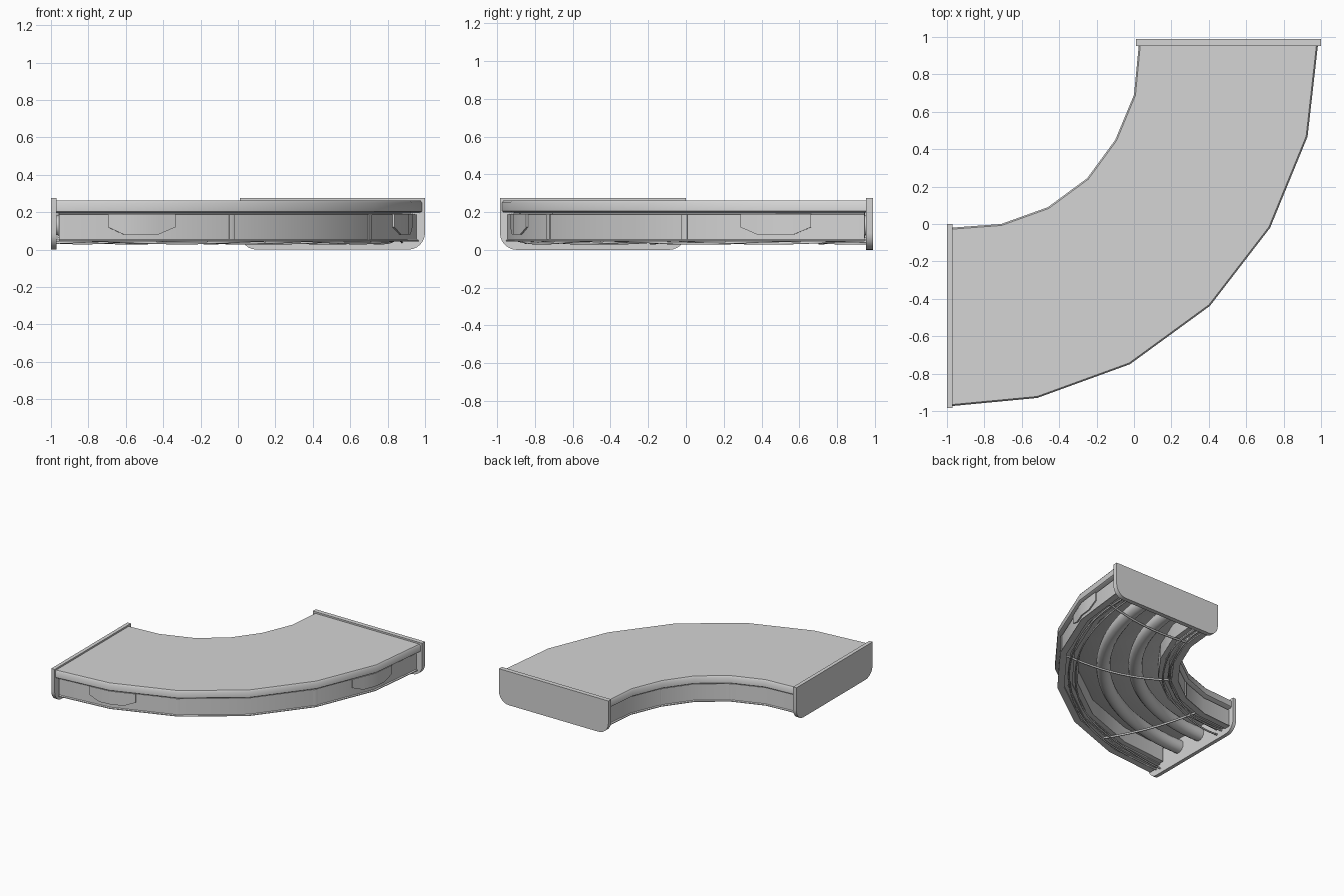
import bpy, bmesh, math
from mathutils import Vector

cube = bpy.data.objects.get("Cube")
if cube:
    bpy.data.objects.remove(cube, do_unlink=True)

grey = bpy.data.materials.new("concrete grey")
grey.use_nodes = True
COL = (0.66, 0.66, 0.66, 1)
grey.diffuse_color = COL
grey.node_tree.nodes["Principled BSDF"].inputs["Base Color"].default_value = COL

# Faceted inner and outer edges of the bend
INNER = [(-.98, -.02), (-.71, 0), (-.46, .09), (-.25, .245), (-.10, .45), (0, .69), (.027, .97)]
OUTER = [(-.98, -.974), (-.517, -.93), (-.022, -.75), (.406, -.438), (.728, -.02), (.928, .467), (.985, .97)]
W = 0.95


def at(s, u, z):
    """Point at step s along the bend, u across it from the inner edge."""
    k = min(int(s), 5)
    a = Vector(INNER[k]).lerp(Vector(INNER[k + 1]), s - k)
    b = Vector(OUTER[k]).lerp(Vector(OUTER[k + 1]), s - k)
    p = a + (b - a) * (u / W)
    return (p.x, p.y, z)


def arc(f, u, z):
    """Point on the smooth bend, f running from 0 to 1."""
    a = f * math.pi / 2
    return (-.975 + (1.005 + u) * math.sin(a), .96 - (1.005 + u) * math.cos(a), z)


def loft(name, rings, smooth):
    """Skin closed rings, cap both ends, smooth below the given angle."""
    bm = bmesh.new()
    vs = [[bm.verts.new(p) for p in r] for r in rings]
    n = len(vs[0])
    for a, b in zip(vs, vs[1:]):
        for i in range(n):
            j = (i + 1) % n
            bm.faces.new((a[i], a[j], b[j], b[i]))
    bm.faces.new(vs[0])
    bm.faces.new(vs[-1])
    bmesh.ops.recalc_face_normals(bm, faces=bm.faces)
    me = bpy.data.meshes.new(name)
    bm.to_mesh(me)
    bm.free()
    me.materials.append(grey)
    ob = bpy.data.objects.new(name, me)
    bpy.context.collection.objects.link(ob)
    bpy.ops.object.select_all(action='DESELECT')
    ob.select_set(True)
    bpy.context.view_layer.objects.active = ob
    bpy.ops.object.shade_smooth_by_angle(angle=math.radians(smooth))


def sweep(name, profile, steps, smooth=30):
    loft(name, [[at(s, u, z) for u, z in profile] for s in steps], smooth)


def cable(name, points, radius, sides=8):
    pts = [Vector(p) for p in points]
    rings = []
    for i, p in enumerate(pts):
        d = (pts[min(i + 1, len(pts) - 1)] - pts[max(i - 1, 0)]).normalized()
        side = d.cross(Vector((0, 0, 1))).normalized()
        up = side.cross(d)
        rings.append([p + radius * (side * math.cos(t) + up * math.sin(t))
                      for t in (2 * math.pi * k / sides for k in range(sides))])
    loft(name, rings, 65)


# Deck with chamfered rims
sweep("deck", [(0, .205), (0, .25), (.008, .262), (W - .008, .262), (W, .25),
               (W, .205), (W - .01, .197), (.01, .197)], range(7), 45)

# Side beams with sloped tops and stepped undersides, joint pilasters on both sides
BEAM = [(.06, .2), (.06, .194), (.027, .187), (.027, .055), (.018, .05), (.018, .044),
        (.07, .044), (.07, .054), (.1, .054), (.1, .064), (.13, .064), (.13, .074),
        (.17, .074), (.17, .2)]
POST = [(.02, .187), (.02, .055), (.04, .055), (.04, .187)]
BEAM_STEPS = (.05, 1, 2, 3, 4, 5, 5.95)
for label, flip in (("inner", False), ("outer", True)):
    def mirror(profile):
        return [(W - u if flip else u, z) for u, z in profile]
    sweep(label + "_beam", mirror(BEAM), BEAM_STEPS)
    for k in (2, 4):
        sweep(f"{label}_pilaster_{k}", mirror(POST), (k - .03, k, k + .03))

# Shallow shield panels on the outer wall
for k in (1, 5):
    rings = []
    for ds, low in ((-.38, .12), (-.2, .082), (0, .082), (.2, .082), (.38, .12)):
        rings.append([at(k + ds, u, z) for u, z in
                      ((W - .035, .19), (W - .017, .19), (W - .017, low), (W - .035, low))])
    loft(f"wall_panel_{k}", rings, 30)

# Pipes running under the deck
for i, u in enumerate((.35, .59)):
    cable(f"pipe_{i}", [arc(f / 24, u, .13) for f in range(25)], .053, 14)

# Loose cables sagging along the side beams
for i, u in enumerate((.09, .14, .8, .85)):
    cable(f"long_cable_{i}",
          [arc(f / 48, u + .004 * math.sin(f * .3 + i), .042 + .008 * math.cos(f * .3 + 2 * i))
           for f in range(49)], .007, 6)

# Cross cables slung diagonally below the pipes, inner end to outer end
for i, (start, end) in enumerate(((1.15, 1.35), (3, 3.9), (5.1, 5.6))):
    cable(f"cross_cable_{i}",
          [at(start + (end - start) * t / 12, .06 + .83 * t / 12,
              .055 - .02 * math.sin(math.pi * t / 12)) for t in range(13)], .009, 6)


# End plates with rounded lower corners
def end_plate(name, lo, hi, depths, place):
    r = .09
    turn = [math.pi / 2 * i / 6 for i in range(7)]
    prof = [(lo, .275), (hi, .275)]
    prof += [(hi - r + r * math.cos(a), r - r * math.sin(a)) for a in turn]
    prof += [(lo + r - r * math.sin(a), r - r * math.cos(a)) for a in turn]
    loft(name, [[place(w, d, z) for w, z in prof] for d in depths], 40)


end_plate("right_end_plate", -.985, 0, (.97, 1), lambda w, d, z: (-d, w, z))
end_plate("back_end_plate", .01, 1, (.953, .99), lambda w, d, z: (w, d, z))
